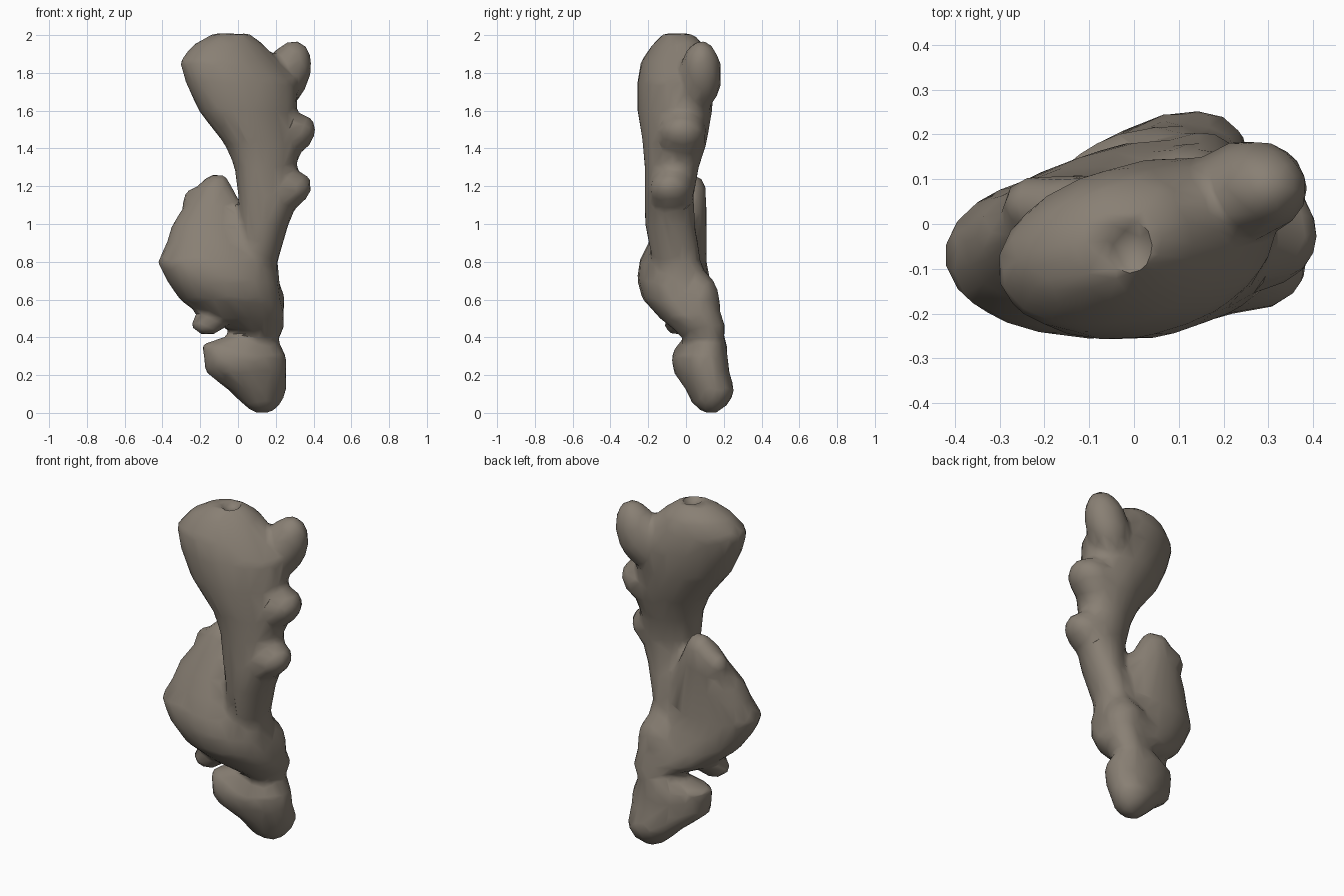
import bpy, bmesh, math
from mathutils import Matrix, Vector

default = bpy.data.objects.get("Cube")
if default:
    bpy.data.objects.remove(default, do_unlink=True)

SIDES = 20


def loft(bm, rings, skew=0.0):
    """Skin elliptical rings, each given as height, x range, y range."""
    previous = None
    for z, left, right, front, back in rings:
        centre_x, centre_y = (left + right) / 2, (front + back) / 2
        radius_x, radius_y = (right - left) / 2, (back - front) / 2
        lean = skew * radius_x
        depth = math.sqrt(max(radius_y ** 2 - lean ** 2, radius_y ** 2 / 4))
        ring = []
        for i in range(SIDES):
            angle = math.tau * i / SIDES
            x, y = math.cos(angle), math.sin(angle)
            ring.append(bm.verts.new((centre_x + radius_x * x,
                                      centre_y + depth * y + lean * x, z)))
        if previous:
            for i in range(SIDES):
                j = (i + 1) % SIDES
                bm.faces.new((previous[i], previous[j], ring[j], ring[i]))
        else:
            bm.faces.new(list(reversed(ring)))
        previous = ring
    bm.faces.new(previous)


def knob(bm, centre, size, tilt=0.0):
    """Add a rounded ellipsoid lump, tilted sideways in the front plane."""
    matrix = (Matrix.Translation(Vector(centre))
              @ Matrix.Rotation(math.radians(tilt), 4, "Y")
              @ Matrix.Diagonal((*size, 1)))
    bmesh.ops.create_icosphere(bm, subdivisions=3, radius=1, matrix=matrix)


def make_object(bm, name):
    mesh = bpy.data.meshes.new(name)
    bm.to_mesh(mesh)
    bm.free()
    thing = bpy.data.objects.new(name, mesh)
    bpy.context.collection.objects.link(thing)
    return thing


body = bmesh.new()

# Stalk widening into the club-shaped head
loft(body, [
    (.36, .02, .2, .0, .2),
    (.46, .02, .25, -.04, .21),
    (.6, .02, .23, -.12, .16),
    (.8, .0, .21, -.18, .08),
    (1, .02, .27, -.22, .05),
    (1.15, .0, .33, -.22, .04),
    (1.3, -.02, .31, -.22, .07),
    (1.42, -.07, .34, -.23, .11),
    (1.6, -.21, .31, -.26, .14),
    (1.75, -.28, .32, -.26, .15),
    (1.86, -.31, .22, -.24, .13),
    (1.95, -.24, .14, -.18, .1),
    (2.01, -.13, .06, -.12, .03),
], skew=.17)

# Side lobe that swells out behind the stalk
loft(body, [
    (.41, .04, .2, -.03, .19),
    (.5, -.18, .25, -.14, .19),
    (.6, -.31, .23, -.23, .16),
    (.7, -.38, .21, -.26, .13),
    (.8, -.43, .17, -.25, .11),
    (.9, -.38, .12, -.2, .11),
    (1, -.35, .08, -.16, .11),
    (1.1, -.28, .02, -.1, .11),
    (1.2, -.21, -.03, -.06, .1),
    (1.26, -.15, -.06, -.01, .06),
])

# Foot
loft(body, [
    (.0, .08, .18, .09, .17),
    (.05, .02, .23, .03, .23),
    (.12, -.05, .26, .0, .26),
    (.22, -.18, .26, -.07, .23),
    (.3, -.18, .26, -.08, .22),
    (.36, -.2, .23, -.05, .22),
    (.41, -.05, .19, .0, .2),
], skew=.15)

# Short horn beside the head, and broad buds flowing out of the stalk
knob(body, (.26, .08, 1.79), (.12, .11, .19), 20)
knob(body, (.27, -.02, 1.47), (.15, .13, .11), -25)
knob(body, (.25, -.08, 1.17), (.15, .12, .1), -25)

# Lumps on the lobe: nub below, shoulder above, swelling at the back
knob(body, (-.16, -.04, .47), (.09, .08, .06))
knob(body, (-.21, .04, 1.12), (.09, .07, .08), -20)
knob(body, (-.13, .04, 1.17), (.08, .07, .09))
knob(body, (.12, .07, .58), (.13, .11, .17))

# Heel swelling behind the foot
knob(body, (-.07, .08, .28), (.1, .09, .09))
branch = make_object(body, "coral_branch")

# Hollows under the foot and in the crown
carve = bmesh.new()
knob(carve, (-.15, -.07, .2), (.15, .08, .05), 30)
knob(carve, (-.01, -.05, 2.01), (.05, .06, .035))
cutter = make_object(carve, "hollow_cutter")
cutter.hide_render = True

# Fuse, carve, soften and facet the branch
fuse = branch.modifiers.new("fuse", "REMESH")
fuse.mode = "VOXEL"
fuse.voxel_size = .02
hollow = branch.modifiers.new("hollow", "BOOLEAN")
hollow.operation = "DIFFERENCE"
hollow.object = cutter
soften = branch.modifiers.new("soften", "SMOOTH")
soften.factor = .5
soften.iterations = 10
facet = branch.modifiers.new("facet", "DECIMATE")
facet.ratio = .08

bpy.context.view_layer.objects.active = branch
branch.select_set(True)
for modifier in list(branch.modifiers):
    bpy.ops.object.modifier_apply(modifier=modifier.name)
bpy.data.objects.remove(cutter, do_unlink=True)

# Single stone colour
stone = bpy.data.materials.new("warm_grey_stone")
stone.use_nodes = True
colour = (.25, .215, .175, 1)
stone.diffuse_color = colour
shader = stone.node_tree.nodes["Principled BSDF"]
shader.inputs["Base Color"].default_value = colour
shader.inputs["Roughness"].default_value = .9
branch.data.materials.clear()
branch.data.materials.append(stone)
bpy.ops.object.shade_smooth_by_angle(angle=math.radians(50))
